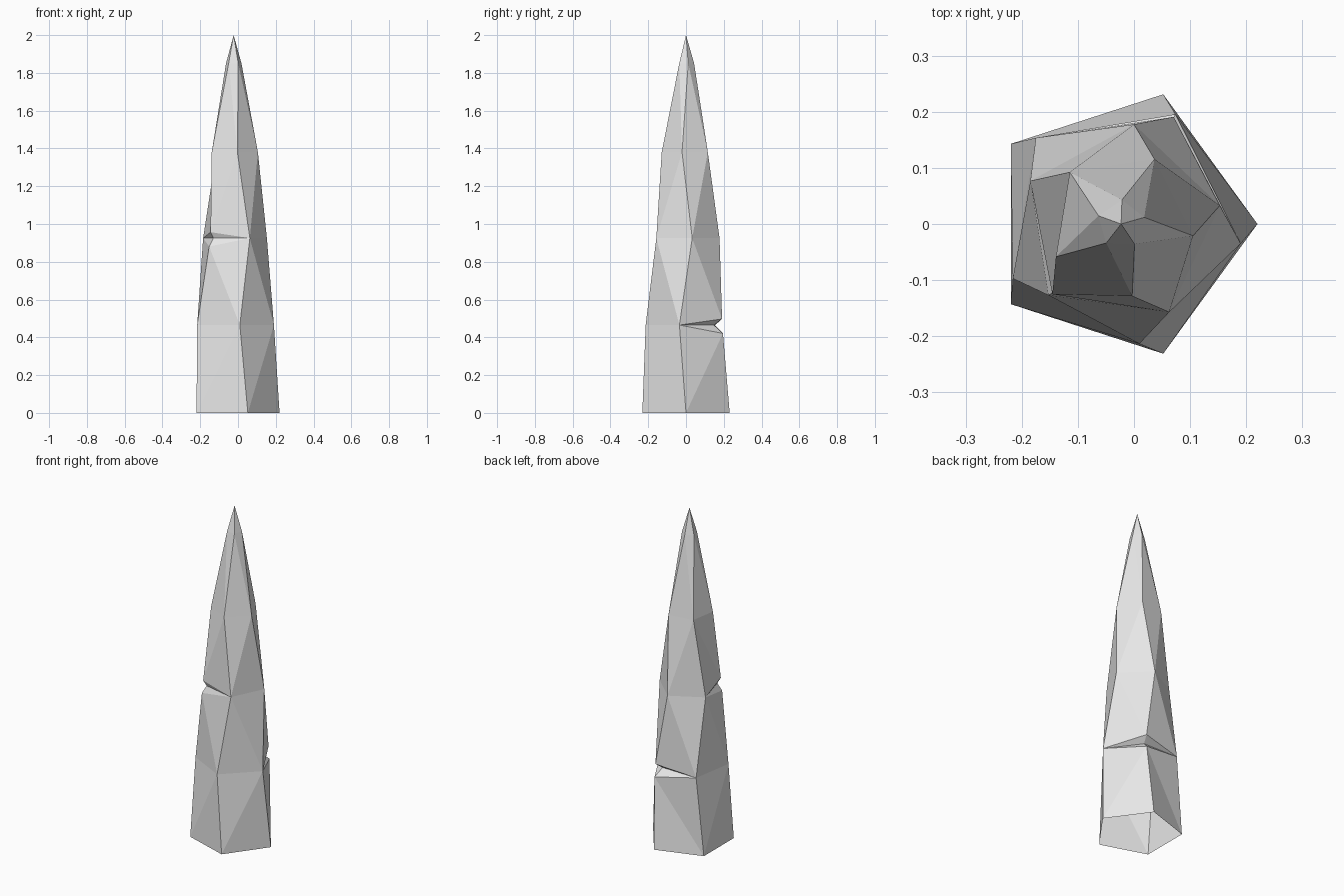
import bpy, bmesh
from math import radians, cos, sin
from mathutils import Vector

if "Cube" in bpy.data.objects:
    bpy.data.objects.remove(bpy.data.objects["Cube"])

SIDES = 5
AXIS = Vector((-0.023, 0, 0))

stone = bpy.data.materials.new("light_grey_stone")
stone.use_nodes = True
stone.diffuse_color = (0.8, 0.8, 0.8, 1)
stone.node_tree.nodes["Principled BSDF"].inputs["Base Color"].default_value = (0.8, 0.8, 0.8, 1)

# Twisted pentagon rings: height, radius, turn in degrees
RINGS = [(0, 0.243, 0), (0.465, 0.216, -9.3), (0.925, 0.179, 10.6),
         (1.38, 0.13, -9.3), (1.85, 0.043, 16)]
# Chipped corners: (ring, corner) -> depth factor
CHIPS = {(1, 1): 0.77, (2, 3): 0.87}

bm = bmesh.new()


def tri(*verts):
    bm.faces.new(verts)


def quad(a, b, c, d):
    """Fill a twisted quad, split along its shorter diagonal."""
    if (a.co - c.co).length <= (b.co - d.co).length:
        tri(a, b, c)
        tri(a, c, d)
    else:
        tri(a, b, d)
        tri(b, c, d)


def ring_point(ring, k):
    z, r, turn = RINGS[ring]
    a = radians(turn + 360 / SIDES * k)
    return AXIS + Vector((r * cos(a), r * sin(a), z))


# Each ring has an upper and a lower set of corners, equal except at chips
lower = [[bm.verts.new(ring_point(i, k)) for k in range(SIDES)] for i in range(len(RINGS))]
upper = [list(row) for row in lower]

# Notches: split the corner along its ridge and sink a point between the lips
for (i, k), depth in CHIPS.items():
    corner = ring_point(i, k)
    top = bm.verts.new(corner.lerp(ring_point(i + 1, k), 0.07))
    bottom = lower[i][k]
    bottom.co = corner.lerp(ring_point(i - 1, k), 0.095)
    core = AXIS + Vector((0, 0, corner.z))
    inner = bm.verts.new(core.lerp(corner, depth))
    upper[i][k] = top
    before, after = lower[i][k - 1], lower[i][(k + 1) % SIDES]
    tri(before, inner, top)
    tri(before, bottom, inner)
    tri(after, top, inner)
    tri(after, inner, bottom)

# Side walls, open underneath
for i in range(len(RINGS) - 1):
    for k in range(SIDES):
        n = (k + 1) % SIDES
        quad(upper[i][k], upper[i][n], lower[i + 1][n], lower[i + 1][k])

# Pointed tip
apex = bm.verts.new(AXIS + Vector((0, 0, 2)))
for k in range(SIDES):
    tri(upper[-1][k], upper[-1][(k + 1) % SIDES], apex)

mesh = bpy.data.meshes.new("stone_spire")
bm.to_mesh(mesh)
bm.free()
mesh.materials.append(stone)
spire = bpy.data.objects.new("stone_spire", mesh)
bpy.context.collection.objects.link(spire)
